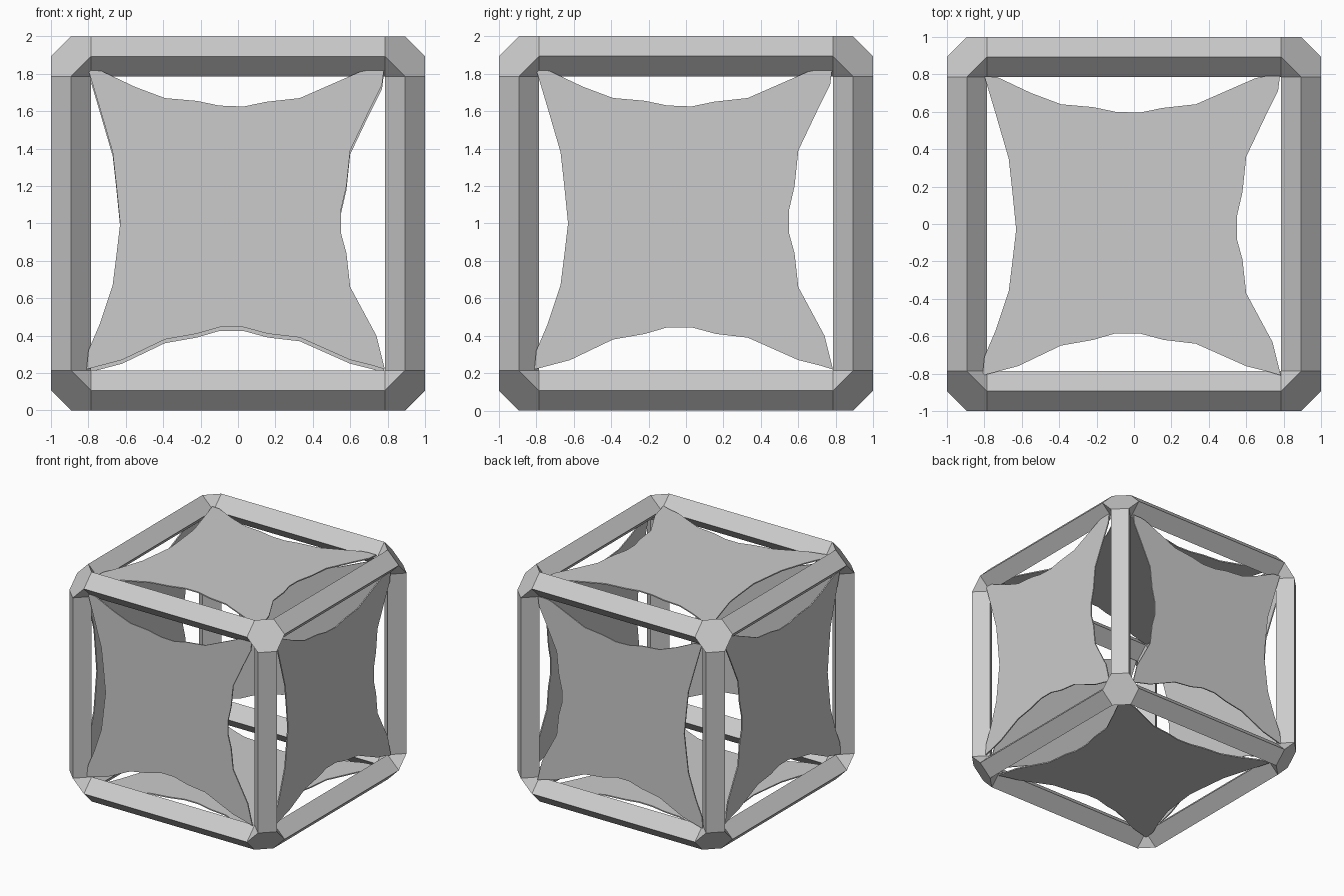
import bpy, bmesh
from itertools import product
from mathutils import Vector

if "Cube" in bpy.data.objects:
    bpy.data.objects.remove(bpy.data.objects["Cube"])

R = 0.107          # half diagonal of the bar section
C = 1 - R          # bar centre line
E = 1 - 2 * R      # bar end
CENTRE = Vector((0, 0, 1))


def finish(bm, name):
    bmesh.ops.recalc_face_normals(bm, faces=bm.faces)
    me = bpy.data.meshes.new(name)
    bm.to_mesh(me)
    bm.free()
    ob = bpy.data.objects.new(name, me)
    bpy.context.collection.objects.link(ob)
    return ob


def axis_point(axis, along, a, b):
    p = [0, 0, 0]
    p[axis], p[(axis + 1) % 3], p[(axis + 2) % 3] = along, a, b
    return Vector(p) + CENTRE


DIAMOND = [(R, 0), (0, R), (-R, 0), (0, -R)]

# Twelve diamond-section bars along the cube edges
for axis in range(3):
    for sa, sb in product((-1, 1), repeat=2):
        bm = bmesh.new()
        ends = [[bm.verts.new(axis_point(axis, e, sa * C + a, sb * C + b))
                 for a, b in DIAMOND] for e in (-E, E)]
        for i in range(4):
            j = (i + 1) % 4
            bm.faces.new((ends[0][i], ends[0][j], ends[1][j], ends[1][i]))
        for ring in ends:
            bm.faces.new(ring)
        finish(bm, "frame_bar_" + "xyz"[axis])

# Eight faceted corner joints joining the bar ends
for s in product((-1, 1), repeat=3):
    bm = bmesh.new()
    for axis in range(3):
        for a, b in DIAMOND:
            bm.verts.new(axis_point(axis, s[axis] * E,
                                    s[(axis + 1) % 3] * C + a,
                                    s[(axis + 2) % 3] * C + b))
    bmesh.ops.remove_doubles(bm, verts=bm.verts, dist=0.001)
    bmesh.ops.convex_hull(bm, input=bm.verts)
    bmesh.ops.dissolve_limit(bm, angle_limit=0.02, verts=bm.verts, edges=bm.edges)
    finish(bm, "corner_joint")

# Stretched skin outline: top, right, bottom, left edges
SKIN = [(-.80, .82), (-.73, .815), (-.55, .73), (-.39, .67), (-.22, .655), (-.10, .63),
        (.03, .625), (.15, .65), (.33, .67), (.65, .81), (.70, .82), (.78, .82),
        (.77, .74), (.70, .60), (.60, .39), (.58, .20), (.55, .07), (.55, -.05),
        (.58, -.16), (.60, -.34), (.74, -.60), (.785, -.78),
        (.72, -.76), (.60, -.73), (.33, -.61), (.16, -.59), (.03, -.555), (-.10, -.555),
        (-.22, -.59), (-.39, -.62), (-.62, -.73), (-.81, -.78),
        (-.80, -.68), (-.74, -.54), (-.67, -.33), (-.65, -.17), (-.63, 0),
        (-.65, .20), (-.67, .38), (-.74, .62)]


def panel(name, place, dv=0.0, depth=0.925, thick=0.01):
    bm = bmesh.new()
    rings = [[bm.verts.new(place(u, v + dv, d) + CENTRE) for u, v in SKIN]
             for d in (depth, depth - thick)]
    for ring in rings:
        bm.faces.new(ring)
    n = len(SKIN)
    for i in range(n):
        j = (i + 1) % n
        bm.faces.new((rings[0][i], rings[0][j], rings[1][j], rings[1][i]))
    finish(bm, name)


# Six skins, one per cube face
panel("front_skin", lambda u, v, d: Vector((u, -d, v)))
panel("back_skin", lambda u, v, d: Vector((u, d, v)), -0.02)
panel("right_skin", lambda u, v, d: Vector((d, u, v)))
panel("left_skin", lambda u, v, d: Vector((-d, u, v)))
panel("top_skin", lambda u, v, d: Vector((u, v, d)), -0.03)
panel("bottom_skin", lambda u, v, d: Vector((u, v, -d)), -0.03)
